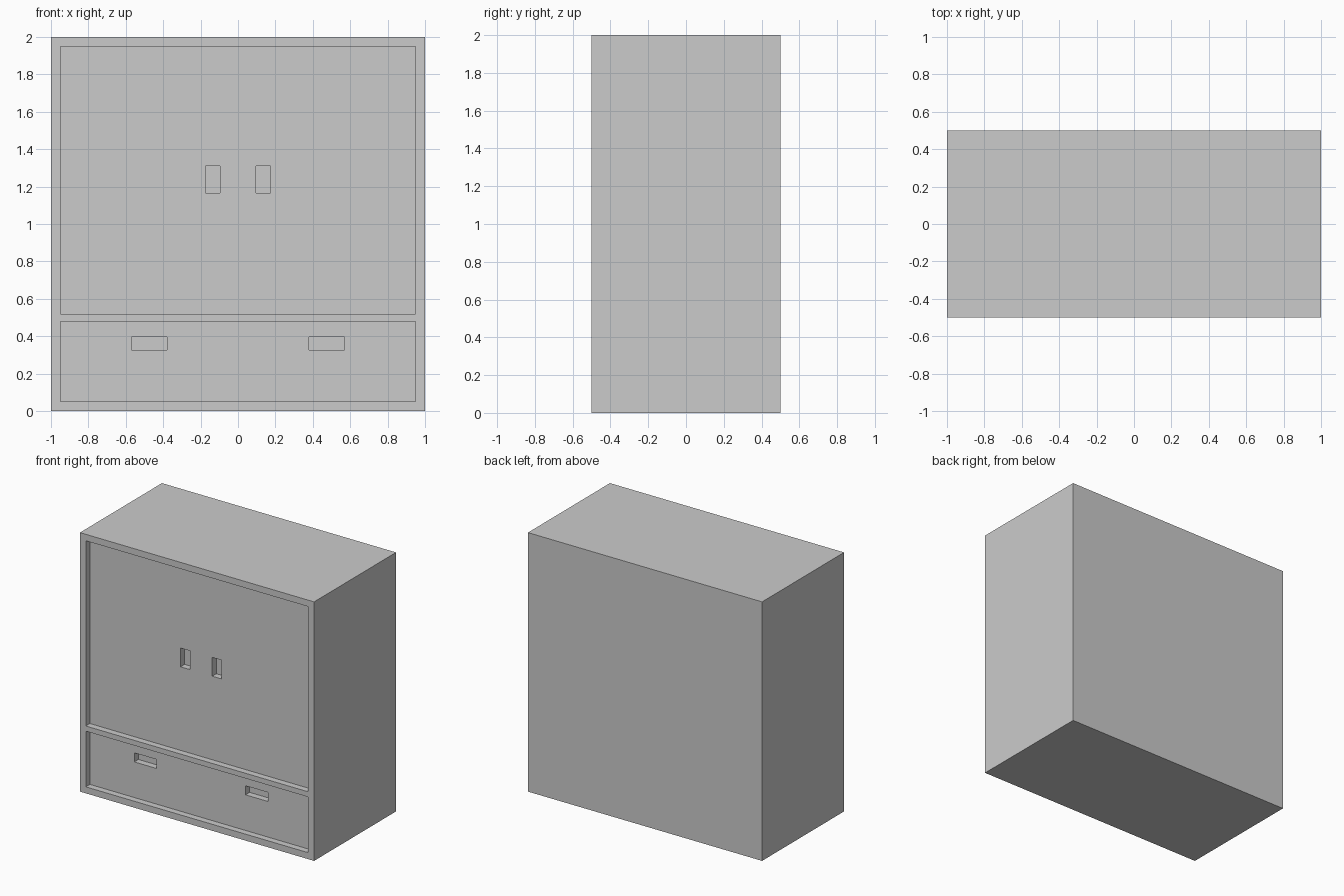
import bpy

if "Cube" in bpy.data.objects:
    bpy.data.objects.remove(bpy.data.objects["Cube"])


def box(name, x, y, z):
    """Box spanning the given (min, max) ranges."""
    bpy.ops.mesh.primitive_cube_add(size=1)
    ob = bpy.context.object
    ob.name = name
    ob.location = [(a + b) / 2 for a, b in (x, y, z)]
    ob.scale = [b - a for a, b in (x, y, z)]
    bpy.ops.object.transform_apply(location=True, scale=True)
    return ob


def cut(target, name, x, z, depth):
    """Sink a rectangular recess into the front face."""
    cutter = box(name, x, (-0.6, -0.5 + depth), z)
    cutter.hide_render = True
    mod = target.modifiers.new(name, 'BOOLEAN')
    mod.operation = 'DIFFERENCE'
    mod.solver = 'EXACT'
    mod.object = cutter
    bpy.context.view_layer.objects.active = target
    bpy.ops.object.modifier_apply(modifier=mod.name)
    bpy.data.objects.remove(cutter)


# Solid cabinet body
cabinet = box("cabinet_body", (-1, 1), (-0.5, 0.5), (0, 2))

# Door and drawer panels set back inside the frame
PANEL, GRIP = 0.05, 0.10
cut(cabinet, "door_recess", (-0.95, 0.95), (0.52, 1.95), PANEL)
cut(cabinet, "drawer_recess", (-0.95, 0.95), (0.05, 0.48), PANEL)

# Mirrored finger pulls sunk into the panels
for s in (-1, 1):
    cut(cabinet, "door_pull", sorted((s * 0.095, s * 0.175)), (1.165, 1.31), GRIP)
    cut(cabinet, "drawer_pull", sorted((s * 0.38, s * 0.57)), (0.325, 0.395), GRIP)
